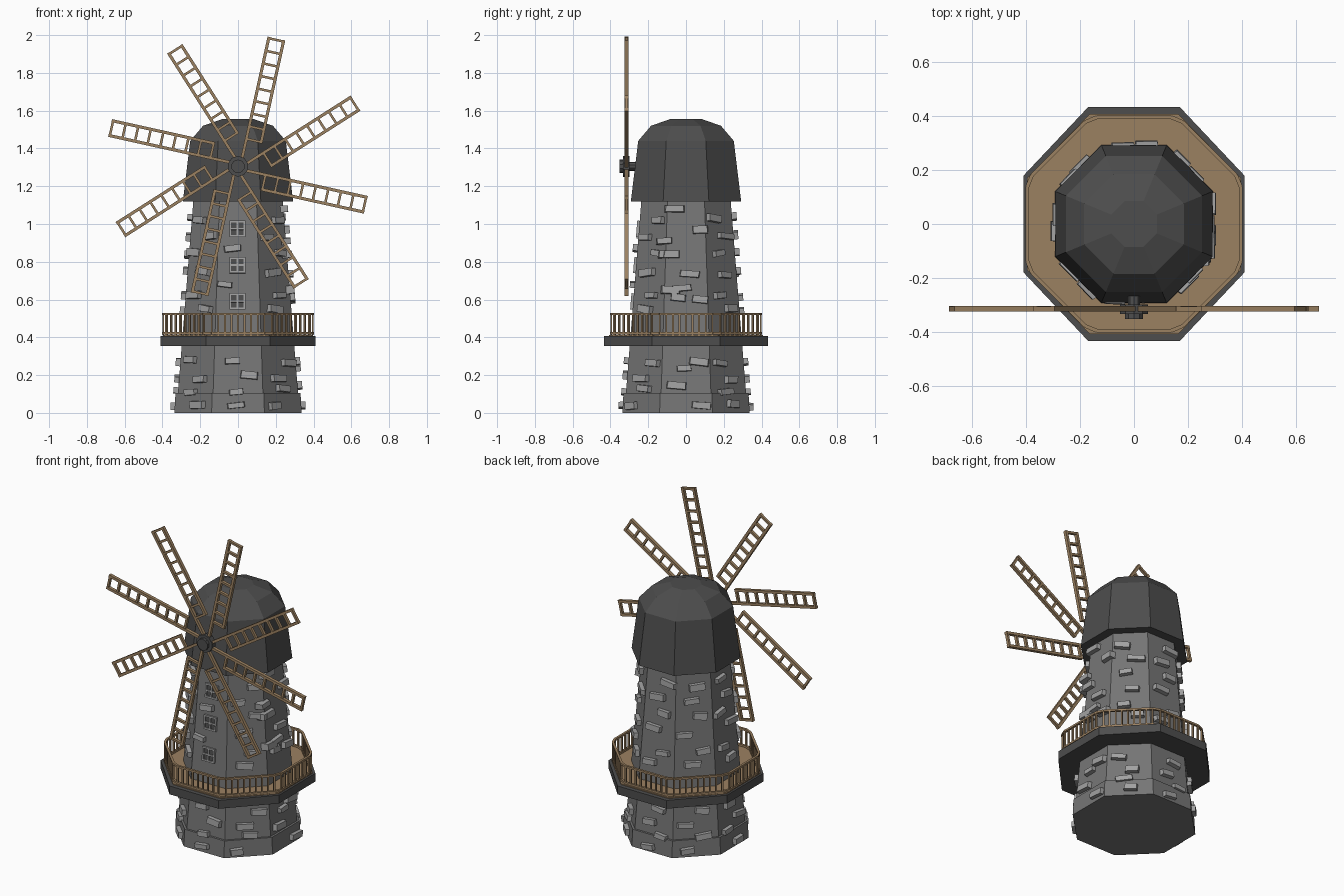
import bpy, bmesh, random
from math import sin, cos, pi, radians, atan
from mathutils import Matrix, Vector

if "Cube" in bpy.data.objects:
    bpy.data.objects.remove(bpy.data.objects["Cube"])

random.seed(7)


def material(name, rgb):
    m = bpy.data.materials.new(name)
    m.diffuse_color = (*rgb, 1)
    m.use_nodes = True
    m.node_tree.nodes["Principled BSDF"].inputs["Base Color"].default_value = m.diffuse_color
    return m


WOOD = material("wood", (0.33, 0.22, 0.12))
DARK = material("dark_grey", (0.075, 0.075, 0.075))
STONE = material("wall_grey", (0.18, 0.18, 0.18))
LIGHT = material("light_grey", (0.36, 0.36, 0.36))


def finish(bm, name, mat):
    bmesh.ops.recalc_face_normals(bm, faces=bm.faces)
    me = bpy.data.meshes.new(name)
    bm.to_mesh(me)
    bm.free()
    me.materials.append(mat)
    ob = bpy.data.objects.new(name, me)
    bpy.context.collection.objects.link(ob)
    return ob


def ring(apothem, z, sy=1.0):
    r = apothem / cos(pi / 8)
    return [Vector((r * cos(pi / 8 + k * pi / 4), sy * r * sin(pi / 8 + k * pi / 4), z))
            for k in range(8)]


def octagon(name, profile, mat, sy=1.0):
    # stack of octagonal rings (apothem, z), capped at both ends
    bm = bmesh.new()
    rows = [[bm.verts.new(p) for p in ring(a, z, sy)] for a, z in profile]
    for lo, hi in zip(rows, rows[1:]):
        for k in range(8):
            bm.faces.new((lo[k], lo[(k + 1) % 8], hi[(k + 1) % 8], hi[k]))
    bm.faces.new(rows[0])
    bm.faces.new(rows[-1])
    return finish(bm, name, mat)


def bar(bm, p, q, w, h, ref):
    # box from p to q, h thick along ref and w across it
    d = q - p
    x = d.normalized()
    y = ref.cross(x).normalized()
    z = x.cross(y)
    m = Matrix((x * d.length, y * w, z * h)).transposed().to_4x4()
    m.translation = (p + q) / 2
    bmesh.ops.create_cube(bm, size=1, matrix=m)


def wall(z):
    return 0.318 - (z - 0.105) * 0.08


def on_wall(face, u, z):
    # frame on a tower face: x along the wall, y inwards, z up
    a = 0.333 if z < 0.1 else wall(z)
    tilt = 0 if z < 0.1 else -atan(0.08)
    return (Matrix.Rotation(face * pi / 4, 4, 'Z') @ Matrix.Translation((u, -a, z))
            @ Matrix.Rotation(tilt, 4, 'X'))


# tower, cap and gallery
octagon("tower_base", [(0.337, 0), (0.331, 0.105)], STONE)
octagon("tower_wall", [(wall(0.1), 0.1), (wall(1.13), 1.13)], STONE)
octagon("cap_roof", [(0.292, 1.12), (0.253, 1.44), (0.185, 1.52), (0.085, 1.555)], DARK)
octagon("gallery_base", [(0.41, 0.355), (0.41, 0.407)], DARK, 1.06)
octagon("gallery_floor", [(0.398, 0.40), (0.398, 0.413)], WOOD, 1.025)

# railing with clipped corners
bm = bmesh.new()
UP = Vector((0, 0, 1))
corners = ring(0.396, 0, 1.0)
path = []
for k, c in enumerate(corners):
    for other in (corners[k - 1], corners[(k + 1) % 8]):
        path.append(c + (other - c).normalized() * 0.025)
for k, p in enumerate(path):
    q = path[(k + 1) % 16]
    for z in (0.421, 0.524):
        bar(bm, p + UP * z, q + UP * z, 0.014, 0.012, UP)
    if k % 2:
        for i in range(9):
            b = p.lerp(q, i / 8)
            bar(bm, b + UP * 0.412, b + UP * 0.525, 0.010, 0.010, (q - p).normalized())
finish(bm, "gallery_railing", WOOD)

# protruding wall stones
bm = bmesh.new()
rows = (0.04, 0.12, 0.18, 0.27, 0.55, 0.62, 0.74, 0.84, 0.94, 1.03)
places = [(0, u, z) for u, z in ((-0.01, 0.04), (-0.01, 0.11), (-0.03, 0.275),
                                 (-0.03, 0.87), (-0.07, 0.68), (0.06, 0.2))]
places += [(2, u, z) for u, z in ((0.08, 0.04), (-0.05, 0.145), (-0.01, 0.235), (0.07, 0.27),
                                  (0.075, 0.60), (-0.04, 0.61), (0.02, 0.735), (-0.02, 0.66),
                                  (-0.16 * 0.5, 0.65), (-0.09, 0.84), (-0.15 * 0.9 + 0.02, 0.91),
                                  (0.075, 0.97), (-0.2 * 0.3, 1.08))]
for face in (1, 3, 4, 5, 6, 7):
    side = random.choice((-1, 1))
    for z in rows:
        side = -side
        places.append((face, side * random.uniform(0.01, 0.07), z + random.uniform(-.012, .012)))
for face, u, z in places:
    w, h = random.uniform(0.08, 0.115), random.uniform(0.032, 0.045)
    m = on_wall(face, u, z) @ Matrix.Rotation(radians(random.uniform(-8, 8)), 4, 'Y')
    for v in bmesh.ops.create_cube(bm, size=1)["verts"]:
        taper = random.uniform(0.8, 0.95) if v.co.y < 0 else 1
        v.co = m @ Vector((v.co.x * w * taper, v.co.y * 0.05, v.co.z * h * taper))
finish(bm, "wall_stones", LIGHT)

# windows: dark pane with a light cross frame
panes, frames = bmesh.new(), bmesh.new()
for z in (0.59, 0.782, 0.974):
    m = on_wall(0, -0.003, z)
    bmesh.ops.create_cube(panes, size=1, matrix=m @ Matrix.Diagonal((0.08, 0.012, 0.08, 1)))
    for o in (-0.038, 0, 0.038):
        for off, size in (((o, 0, 0), (0.01, 0.026, 0.086)), ((0, 0, o), (0.086, 0.026, 0.01))):
            bmesh.ops.create_cube(frames, size=1, matrix=m @ Matrix.Translation(off)
                                  @ Matrix.Diagonal((*size, 1)))
finish(panes, "window_panes", DARK)
finish(frames, "window_frames", LIGHT)

# sails: eight ladders hung on the clockwise side of their spars
HUB = Vector((0, -0.315, 1.305))
DEPTH = Vector((0, 1, 0))
bm = bmesh.new()
for k in range(8):
    a = radians(12.5 + 45 * k)
    d = Vector((sin(a), 0, cos(a)))
    s = Vector((cos(a), 0, -sin(a)))
    near, far = HUB + s * 0.012, HUB + s * 0.092
    bar(bm, near + d * 0.03, near + d * 0.705, 0.016, 0.020, DEPTH)
    bar(bm, far + d * 0.145, far + d * 0.705, 0.016, 0.020, DEPTH)
    for i in range(9):
        t = d * (0.152 + i * 0.0682)
        bar(bm, near + t, far + t, 0.013, 0.018, DEPTH)
finish(bm, "sails", WOOD)

# hub and axle
bm = bmesh.new()
for r, y0, y1 in ((0.024, -0.34, -0.20), (0.055, -0.334, -0.298), (0.036, -0.352, -0.33)):
    m = Matrix.Translation((0, (y0 + y1) / 2, HUB.z)) @ Matrix.Rotation(pi / 2, 4, 'X')
    bmesh.ops.create_cone(bm, cap_ends=True, segments=10, radius1=r, radius2=r,
                          depth=y1 - y0, matrix=m)
finish(bm, "sail_hub", DARK)
